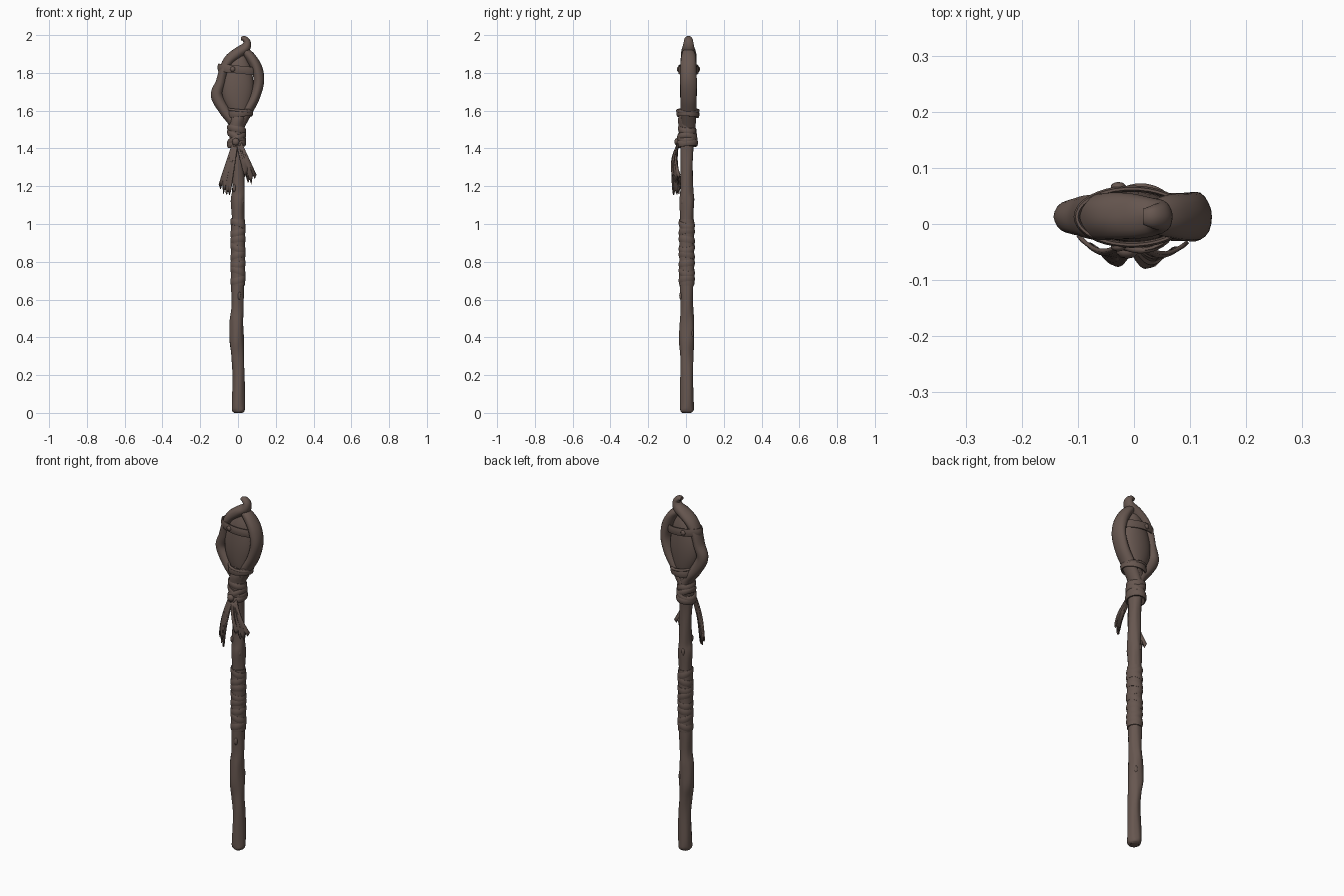
import bpy, bmesh, math
from mathutils import Vector, Matrix

cube = bpy.data.objects.get("Cube")
if cube:
    bpy.data.objects.remove(cube, do_unlink=True)

wood = bpy.data.materials.new("dark brown wood")
wood.use_nodes = True
colour = (0.135, 0.095, 0.08, 1)
wood.diffuse_color = colour
shader = next(n for n in wood.node_tree.nodes if n.type == 'BSDF_PRINCIPLED')
shader.inputs["Base Color"].default_value = colour
shader.inputs["Roughness"].default_value = 0.8

HEAD_Y = 0.013


def finish(name, bm, angle=40):
    bmesh.ops.recalc_face_normals(bm, faces=bm.faces)
    mesh = bpy.data.meshes.new(name)
    bm.to_mesh(mesh)
    bm.free()
    obj = bpy.data.objects.new(name, mesh)
    bpy.context.collection.objects.link(obj)
    mesh.materials.append(wood)
    bpy.ops.object.select_all(action='DESELECT')
    obj.select_set(True)
    bpy.context.view_layer.objects.active = obj
    bpy.ops.object.shade_smooth_by_angle(angle=math.radians(angle))
    return obj


def skin(bm, rings, closed=False):
    n = len(rings[0])
    count = len(rings) if closed else len(rings) - 1
    for i in range(count):
        a, b = rings[i], rings[(i + 1) % len(rings)]
        for k in range(n):
            bm.faces.new((a[k], a[(k + 1) % n], b[(k + 1) % n], b[k]))


def spline(points, steps):
    """Smooth interpolation through tuples of any length."""
    pts = [Vector(p) for p in points]
    pts = [pts[0] * 2 - pts[1]] + pts + [pts[-1] * 2 - pts[-2]]
    out = []
    for i in range(1, len(pts) - 2):
        a, b, c, d = pts[i - 1:i + 3]
        for s in range(steps):
            t = s / steps
            out.append(0.5 * (2 * b + (c - a) * t + (2 * a - 5 * b + 4 * c - d) * t * t
                              + (3 * b - a - 3 * c + d) * t ** 3))
    return out + [pts[-2]]


def limb(name, points, y=0.0, grain=0.0, sides=20, steps=6):
    """Tube in the x-z plane; each point is x, z, half width, half depth."""
    bm = bmesh.new()
    path = spline([Vector(p) for p in points], steps)
    rings = []
    for i, p in enumerate(path):
        ahead, behind = path[min(i + 1, len(path) - 1)], path[max(i - 1, 0)]
        tangent = Vector((ahead[0] - behind[0], 0, ahead[1] - behind[1])).normalized()
        side = tangent.cross(Vector((0, 1, 0)))
        ring = []
        for k in range(sides):
            a = math.tau * k / sides
            g = 1 + grain * (math.sin(3 * a + 0.4 * i) + 0.6 * math.sin(7 * a - 0.25 * i))
            ring.append(bm.verts.new(Vector((p[0], y, p[1])) + side * (p[2] * g * math.cos(a))
                                     + Vector((0, p[3] * g * math.sin(a), 0))))
        rings.append(ring)
    skin(bm, rings)
    bm.faces.new(rings[0])
    bm.faces.new(rings[-1])
    return finish(name, bm)


def band(name, centre, rx, ry, height, thick, tilt=0.0, lean=0.0, segments=40):
    """Flat strap wrapped around an ellipse; tilt drops it sideways, lean drops it in depth."""
    bm = bmesh.new()
    rings = []
    for i in range(segments):
        a = math.tau * i / segments
        ring = []
        for k in range(8):
            b = math.tau * (k + 0.5) / 8
            out, up = thick * math.cos(b), 0.54 * height * math.sin(b)
            x, y = (rx + out) * math.cos(a), (ry + out) * math.sin(a)
            ring.append(bm.verts.new(Vector(centre) + Vector((x, y, up + tilt * x + lean * y))))
        rings.append(ring)
    skin(bm, rings, closed=True)
    return finish(name, bm, 50)


def lump(name, centre, size):
    bm = bmesh.new()
    bmesh.ops.create_icosphere(bm, subdivisions=2, radius=1,
                               matrix=Matrix.Translation(centre) @ Matrix.Diagonal((*size, 1)))
    return finish(name, bm)


def cloth(name, top, left_end, right_end, teeth):
    """Narrow at the knot, fanning out to a ragged lower edge."""
    bm = bmesh.new()
    top, left_end, right_end = Vector(top), Vector(left_end), Vector(right_end)
    rows, cols = 8, len(teeth) - 1
    grid = []
    for r in range(rows + 1):
        t = r / rows
        row = []
        for c in range(cols + 1):
            u = c / cols
            end = left_end.lerp(right_end, u) + Vector((0, 0, teeth[c]))
            start = top + Vector((0.03 * (u - 0.5), 0, 0))
            p = start.lerp(end, t)
            p += Vector((0, -1, 0)) * (0.016 * math.sin(math.pi * t) + 0.004 * t * math.sin(9 * u))
            row.append(bm.verts.new(p))
        grid.append(row)
    for r in range(rows):
        for c in range(cols):
            bm.faces.new((grid[r][c], grid[r][c + 1], grid[r + 1][c + 1], grid[r + 1][c]))
    obj = finish(name, bm)
    solid = obj.modifiers.new("thickness", 'SOLIDIFY')
    solid.thickness = 0.007
    solid.offset = 0


# Gnarled shaft
shaft = [(0.002, 0, 0.022), (0.002, 0.012, 0.033), (0.002, 0.05, 0.035), (0.004, 0.2, 0.032),
         (-0.002, 0.3, 0.033), (-0.007, 0.38, 0.038), (-0.008, 0.48, 0.036), (-0.003, 0.56, 0.032),
         (-0.002, 0.68, 0.034), (0, 0.85, 0.034), (0, 1.02, 0.033), (0, 1.12, 0.037),
         (0.002, 1.18, 0.033), (0, 1.3, 0.031), (-0.004, 1.4, 0.033), (-0.008, 1.5, 0.04),
         (0, 1.56, 0.042), (0.01, 1.6, 0.03)]
limb("shaft", [(x, z, r, r * 1.05) for x, z, r in shaft], y=0.004, grain=0.03, sides=28)

# Knots and bark stubs on the shaft
for i, (angle, z) in enumerate([(250, 0.37), (60, 0.42), (170, 0.48), (285, 0.62),
                                (235, 1.19), (100, 1.13), (320, 1.12)]):
    a = math.radians(angle)
    lump(f"shaft_knot_{i + 1}", (0.032 * math.cos(a) - 0.002, 0.004 + 0.032 * math.sin(a), z),
         (0.009, 0.009, 0.022))

# Grip: leather sleeve with wrapped straps
limb("grip_sleeve", [(0, 0.68, 0.035, 0.037), (0, 0.69, 0.038, 0.04), (0, 0.85, 0.037, 0.039),
                     (0, 1.01, 0.037, 0.039), (0, 1.02, 0.034, 0.036)], y=0.004)
for i in range(8):
    band(f"grip_strap_{i + 1}", (0, 0.004, 0.705 + 0.042 * i), 0.036, 0.038, 0.034, 0.005,
         tilt=(0.25, -0.35, 0.1)[i % 3], lean=(0.1, -0.15)[i % 2])

# Two branches that cradle the stone; the left one curls into the tip
limb("hooked_branch", [(0.005, 1.47, 0.025, 0.035), (-0.025, 1.54, 0.028, 0.036),
                       (-0.07, 1.6, 0.03, 0.034), (-0.112, 1.68, 0.031, 0.03),
                       (-0.092, 1.75, 0.026, 0.036), (-0.073, 1.82, 0.026, 0.04),
                       (-0.045, 1.87, 0.028, 0.042), (0.0, 1.905, 0.03, 0.04),
                       (0.037, 1.93, 0.028, 0.033), (0.048, 1.96, 0.02, 0.026),
                       (0.034, 1.98, 0.015, 0.021), (0.016, 1.982, 0.009, 0.014)],
     y=HEAD_Y, grain=0.02)
limb("bowed_branch", [(-0.02, 1.46, 0.025, 0.035), (0.01, 1.53, 0.03, 0.038),
                      (0.05, 1.6, 0.028, 0.042), (0.088, 1.67, 0.028, 0.043),
                      (0.11, 1.75, 0.028, 0.044), (0.1, 1.82, 0.03, 0.043),
                      (0.072, 1.875, 0.028, 0.04), (0.042, 1.91, 0.022, 0.032),
                      (0.02, 1.93, 0.01, 0.015)],
     y=HEAD_Y, grain=0.02)

# Almond-shaped stone
limb("head_stone", [(0.01, 1.55, 0.025, 0.02), (0.005, 1.6, 0.055, 0.036),
                    (-0.002, 1.68, 0.082, 0.044), (0, 1.76, 0.082, 0.044),
                    (0.008, 1.84, 0.058, 0.036), (0.015, 1.9, 0.02, 0.018)],
     y=HEAD_Y, sides=24)

# Straps holding the head together, with studs on both faces
band("upper_strap", (-0.004, HEAD_Y, 1.818), 0.098, 0.05, 0.042, 0.006, tilt=-0.1)
band("lower_strap", (0.012, 0.01, 1.585), 0.062, 0.055, 0.038, 0.006, tilt=0.08, lean=-0.05)
band("lower_strap_edge", (0.012, 0.01, 1.6), 0.062, 0.056, 0.014, 0.007, tilt=-0.1)
for side, label in ((-1, "front"), (1, "back")):
    lump(f"{label}_stud", (-0.028, HEAD_Y + side * 0.053, 1.82), (0.014, 0.009, 0.014))

# Crossed bindings at the neck
for i, (z, tilt, lean) in enumerate([(1.425, 0.12, 0.08), (1.45, 0.45, -0.05),
                                     (1.465, -0.45, 0.1), (1.5, -0.2, -0.1)]):
    band(f"neck_binding_{i + 1}", (-0.007, 0.006, z), 0.043, 0.05 - 0.003 * i, 0.034, 0.008, tilt, lean)
lump("neck_knot", (-0.012, -0.048, 1.435), (0.02, 0.014, 0.02))

# Torn cloth tails
cloth("right_cloth_tail", (-0.015, -0.04, 1.43), (-0.1, -0.02, 1.19), (-0.037, -0.068, 1.16),
      (0.02, 0.0, 0.03, -0.02, 0.02, -0.015, 0.015, -0.01, 0.02))
cloth("left_cloth_tail", (0.005, -0.04, 1.43), (0.028, -0.074, 1.24), (0.096, -0.03, 1.24),
      (0.03, 0.01, 0.03, -0.02, 0.01, -0.03, 0.02, 0.0, 0.02))
